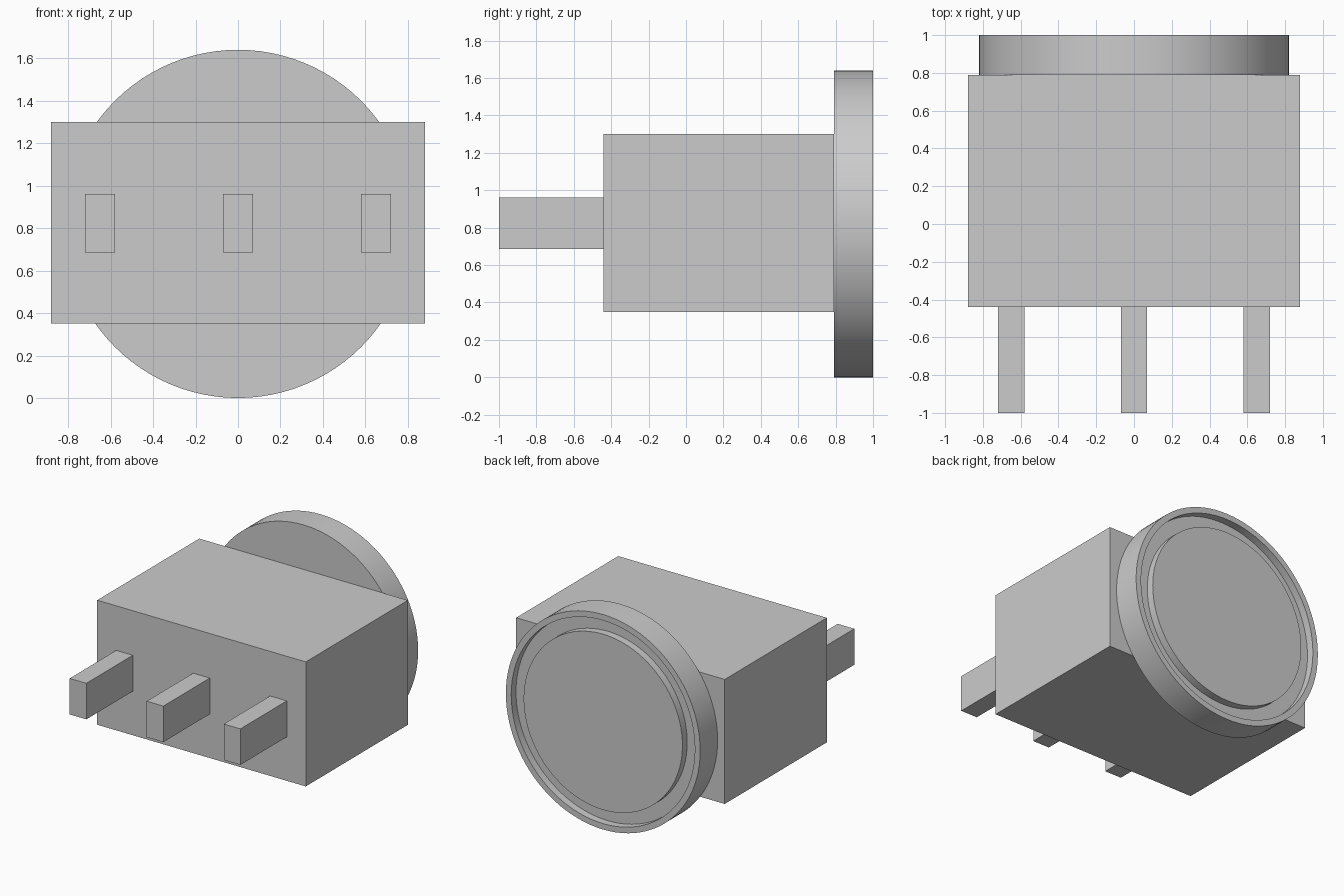
import bpy, bmesh, math
from mathutils import Matrix, Vector

cube = bpy.data.objects.get("Cube")
if cube:
    bpy.data.objects.remove(cube, do_unlink=True)

grey = bpy.data.materials.new("plain grey")
grey.use_nodes = True
grey.diffuse_color = (0.6, 0.6, 0.6, 1)
grey.node_tree.nodes["Principled BSDF"].inputs["Base Color"].default_value = (0.6, 0.6, 0.6, 1)


def add_object(name, bm):
    bmesh.ops.recalc_face_normals(bm, faces=bm.faces)
    mesh = bpy.data.meshes.new(name)
    bm.to_mesh(mesh)
    bm.free()
    mesh.materials.append(grey)
    obj = bpy.data.objects.new(name, mesh)
    bpy.context.collection.objects.link(obj)
    return obj


def box(name, low, high):
    low, high = Vector(low), Vector(high)
    bm = bmesh.new()
    place = Matrix.Translation((low + high) / 2) @ Matrix.Diagonal((high - low).to_4d())
    bmesh.ops.create_cube(bm, size=1, matrix=place)
    return add_object(name, bm)


def turned(name, profile, centre_z, steps=96):
    """Spin (radius, y) points that start and end on the y axis."""
    bm = bmesh.new()
    verts = [bm.verts.new((r, y, centre_z)) for r, y in profile]
    edges = [bm.edges.new(pair) for pair in zip(verts, verts[1:])]
    bmesh.ops.spin(bm, geom=verts + edges, cent=(0, 0, centre_z), axis=(0, 1, 0),
                   angle=math.tau, steps=steps)
    bmesh.ops.remove_doubles(bm, verts=bm.verts, dist=0.0001)
    return add_object(name, bm)


# Main housing
box("housing", (-0.88, -0.44, 0.35), (0.88, 0.79, 1.30))

# Three flat pins on the front
for name, x in (("right_pin", -0.65), ("middle_pin", 0), ("left_pin", 0.65)):
    box(name, (x - 0.07, -1, 0.685), (x + 0.07, -0.44, 0.96))

# Round back cap with a groove between the rim and the central face
cap = turned("back_cap", [(0, 0.79), (0.82, 0.79), (0.82, 1), (0.775, 1), (0.775, 0.942),
                          (0.67, 0.942), (0.67, 1), (0, 1)], 0.82)
bpy.ops.object.select_all(action="DESELECT")
cap.select_set(True)
bpy.context.view_layer.objects.active = cap
bpy.ops.object.shade_smooth_by_angle(angle=math.radians(30))
